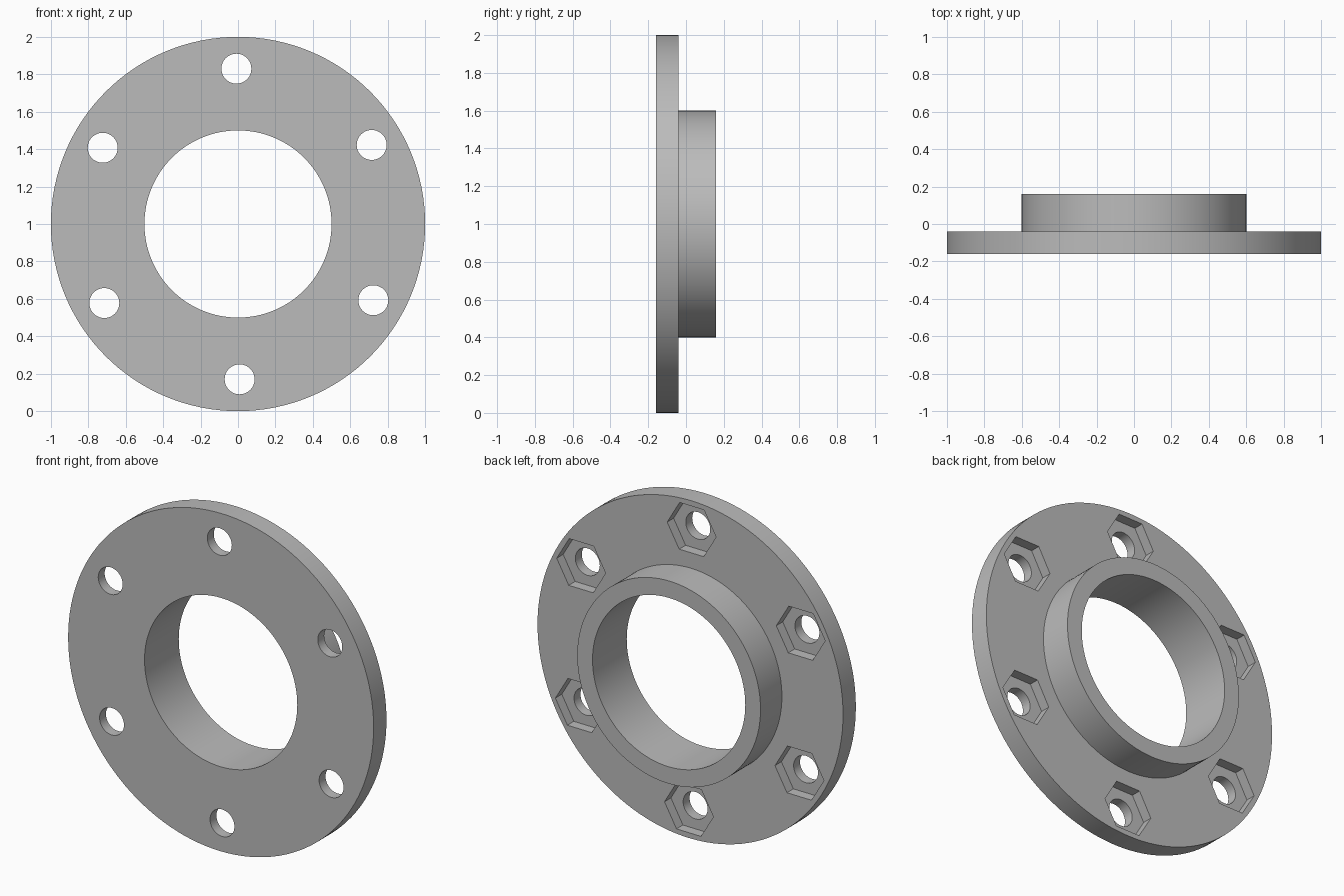
import bpy
import bmesh
from math import cos, sin, radians, pi
from mathutils import Matrix, Vector

cube = bpy.data.objects.get("Cube")
if cube:
    bpy.data.objects.remove(cube, do_unlink=True)

FRONT, STEP, BACK = -0.16, -0.04, 0.16
RIM, HUB, BORE = 1.0, 0.6, 0.5
SEGMENTS = 128
BOLT_RADIUS, BOLT_TURN = 0.83, 0.6

steel = bpy.data.materials.new("plain grey")
steel.use_nodes = True
grey = (0.5, 0.5, 0.5, 1)
steel.diffuse_color = grey
steel.node_tree.nodes["Principled BSDF"].inputs["Base Color"].default_value = grey


def make_object(name, bm):
    bmesh.ops.recalc_face_normals(bm, faces=bm.faces)
    mesh = bpy.data.meshes.new(name)
    bm.to_mesh(mesh)
    bm.free()
    mesh.materials.append(steel)
    obj = bpy.data.objects.new(name, mesh)
    bpy.context.collection.objects.link(obj)
    return obj


def bolt_cutter(name, sides, radius, y_start, y_end):
    """Six prisms along y, evenly spaced on the bolt circle."""
    bm = bmesh.new()
    for i in range(6):
        a = radians(30 + 60 * i + BOLT_TURN)
        centre = Vector((BOLT_RADIUS * cos(a), (y_start + y_end) / 2,
                         1 + BOLT_RADIUS * sin(a)))
        place = (Matrix.Translation(centre) @ Matrix.Rotation(-radians(BOLT_TURN), 4, "Y")
                 @ Matrix.Rotation(pi / 2, 4, "X"))
        # A corner of each prism points along x
        ring = [place @ Vector((radius * cos(2 * pi * k / sides),
                                radius * sin(2 * pi * k / sides),
                                (y_start - y_end) / 2)) for k in range(sides)]
        face = bm.faces.new([bm.verts.new(p) for p in ring])
        extruded = bmesh.ops.extrude_face_region(bm, geom=[face])["geom"]
        moved = [v for v in extruded if isinstance(v, bmesh.types.BMVert)]
        side = 1 if ring[0].y < centre.y else -1
        bmesh.ops.translate(bm, verts=moved, vec=(0, side * (y_end - y_start), 0))
    cutter = make_object(name, bm)
    cutter.hide_render = True
    return cutter


# Flange plate and hub, turned as one profile around the y axis
bm = bmesh.new()
profile = [(BORE, FRONT), (RIM, FRONT), (RIM, STEP),
           (HUB, STEP), (HUB, BACK), (BORE, BACK)]
verts = [bm.verts.new((r, y, 0)) for r, y in profile]
edges = [bm.edges.new((verts[i], verts[(i + 1) % 6])) for i in range(6)]
bmesh.ops.spin(bm, geom=verts + edges, cent=(0, 0, 0), axis=(0, 1, 0),
               angle=2 * pi, steps=SEGMENTS, use_merge=True)
bmesh.ops.remove_doubles(bm, verts=bm.verts, dist=0.0001)
bmesh.ops.translate(bm, verts=bm.verts, vec=(0, 0, 1))
flange = make_object("flange", bm)

# Through holes, and hexagonal nut pockets sunk into the back of the plate
cutters = [bolt_cutter("bolt_hole_cutter", 48, 0.08, FRONT - 0.1, STEP + 0.1),
           bolt_cutter("nut_pocket_cutter", 6, 0.16, (FRONT + STEP) / 2, STEP + 0.1)]

bpy.ops.object.select_all(action="DESELECT")
flange.select_set(True)
bpy.context.view_layer.objects.active = flange
for cutter in cutters:
    mod = flange.modifiers.new(cutter.name, "BOOLEAN")
    mod.operation = "DIFFERENCE"
    mod.solver = "EXACT"
    mod.object = cutter
    bpy.ops.object.modifier_apply(modifier=mod.name)
    bpy.data.objects.remove(cutter, do_unlink=True)

bpy.ops.object.shade_smooth_by_angle(angle=radians(30))
